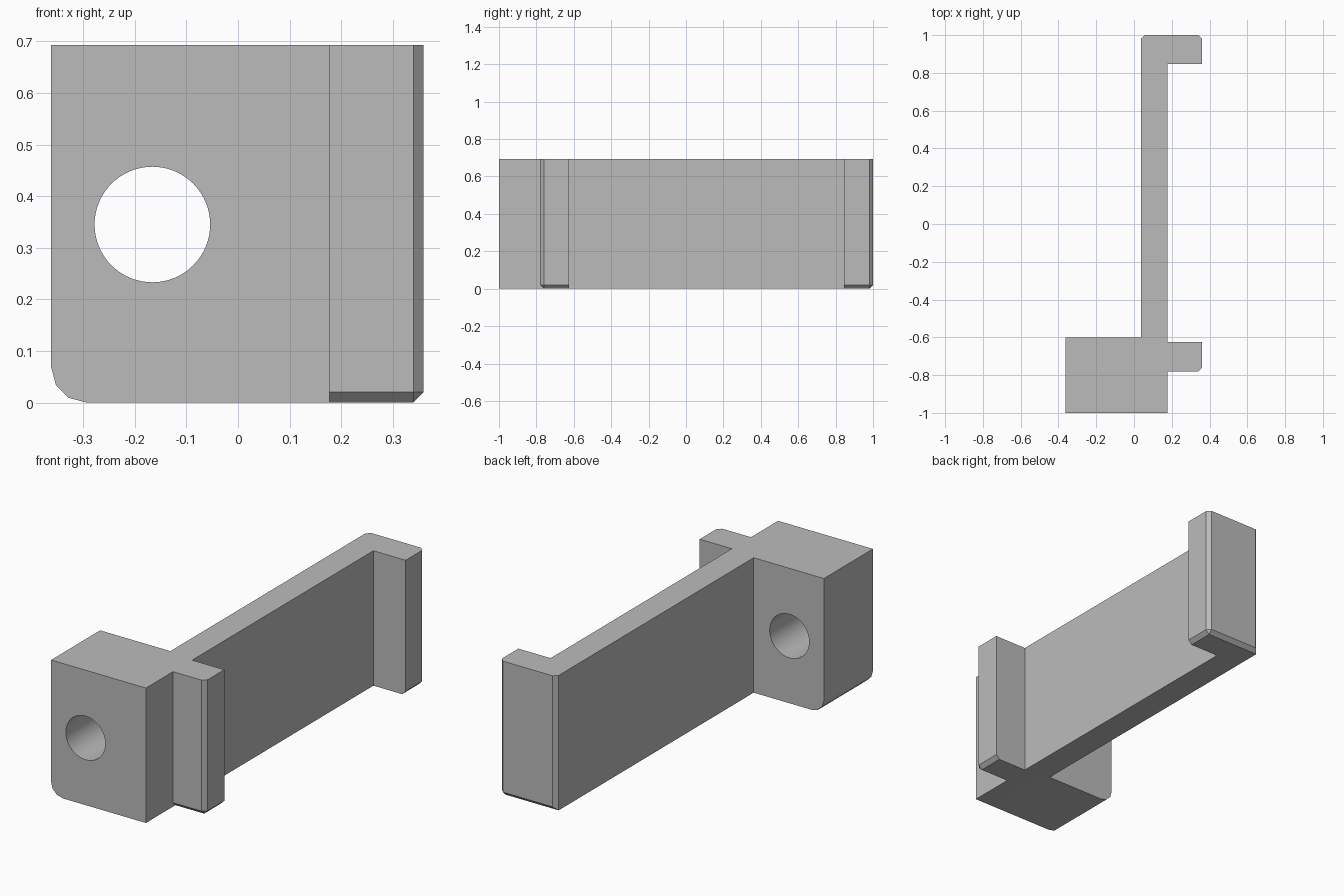
import bpy, bmesh, math

cube = bpy.data.objects.get("Cube")
if cube:
    bpy.data.objects.remove(cube, do_unlink=True)

HEIGHT = 0.693
CHAMFER = 0.02

grey = bpy.data.materials.new("plain grey")
grey.use_nodes = True
grey.diffuse_color = (0.5, 0.5, 0.5, 1)
grey.node_tree.nodes["Principled BSDF"].inputs["Base Color"].default_value = (0.5, 0.5, 0.5, 1)


def box(name, x, y, edges=(), width=CHAMFER, segments=1):
    """Full-height box; each entry of edges names the two sides whose shared edge is bevelled."""
    bm = bmesh.new()
    bmesh.ops.create_cube(bm, size=1)
    sides = {"left": (0, 1), "right": (0, -1), "back": (1, 1), "front": (1, -1), "bottom": (2, -1)}

    def on_side(edge, side):
        axis, sign = sides[side]
        return all(v.co[axis] * sign > 0.4 for v in edge.verts)

    chosen = [e for e in bm.edges if any(on_side(e, a) and on_side(e, b) for a, b in edges)]
    for v in bm.verts:
        v.co.x = x[0] + (v.co.x + 0.5) * (x[1] - x[0])
        v.co.y = y[0] + (v.co.y + 0.5) * (y[1] - y[0])
        v.co.z = (v.co.z + 0.5) * HEIGHT
    if chosen:
        bmesh.ops.bevel(bm, geom=chosen, offset=width, segments=segments,
                        profile=0.5, affect='EDGES')
    bmesh.ops.recalc_face_normals(bm, faces=bm.faces)
    mesh = bpy.data.meshes.new(name)
    bm.to_mesh(mesh)
    bm.free()
    mesh.materials.append(grey)
    obj = bpy.data.objects.new(name, mesh)
    bpy.context.collection.objects.link(obj)
    return obj


# Mounting block with one rounded lower edge
block = box("mounting_block", (-0.362, 0.177), (-1, -0.602),
            [("right", "bottom")], width=0.068, segments=3)

# Round hole through the block
bpy.ops.mesh.primitive_cylinder_add(vertices=64, radius=0.112, depth=1,
                                    location=(-0.166, -0.8, 0.345),
                                    rotation=(math.pi / 2, 0, 0))
cutter = bpy.context.object
cutter.name = "hole_cutter"
cutter.hide_render = True
cutter.data.materials.append(grey)
hole = block.modifiers.new("hole", 'BOOLEAN')
hole.operation = 'DIFFERENCE'
hole.solver = 'EXACT'
hole.object = cutter
bpy.ops.object.select_all(action='DESELECT')
block.select_set(True)
bpy.context.view_layer.objects.active = block
bpy.ops.object.modifier_apply(modifier=hole.name)
bpy.data.objects.remove(cutter, do_unlink=True)
bpy.ops.object.shade_smooth_by_angle(angle=math.radians(15))

# Long thin bar
box("long_bar", (0.037, 0.177), (-0.602, 0.846))

# Hooked end with chamfered outer edges
box("end_hook", (0.037, 0.36), (0.846, 1),
    [("left", "back"), ("right", "back"), ("left", "bottom"), ("back", "bottom")])

# Short side tab beside the block
box("side_tab", (0.177, 0.36), (-0.78, -0.625),
    [("left", "front"), ("left", "bottom"), ("front", "bottom")])
